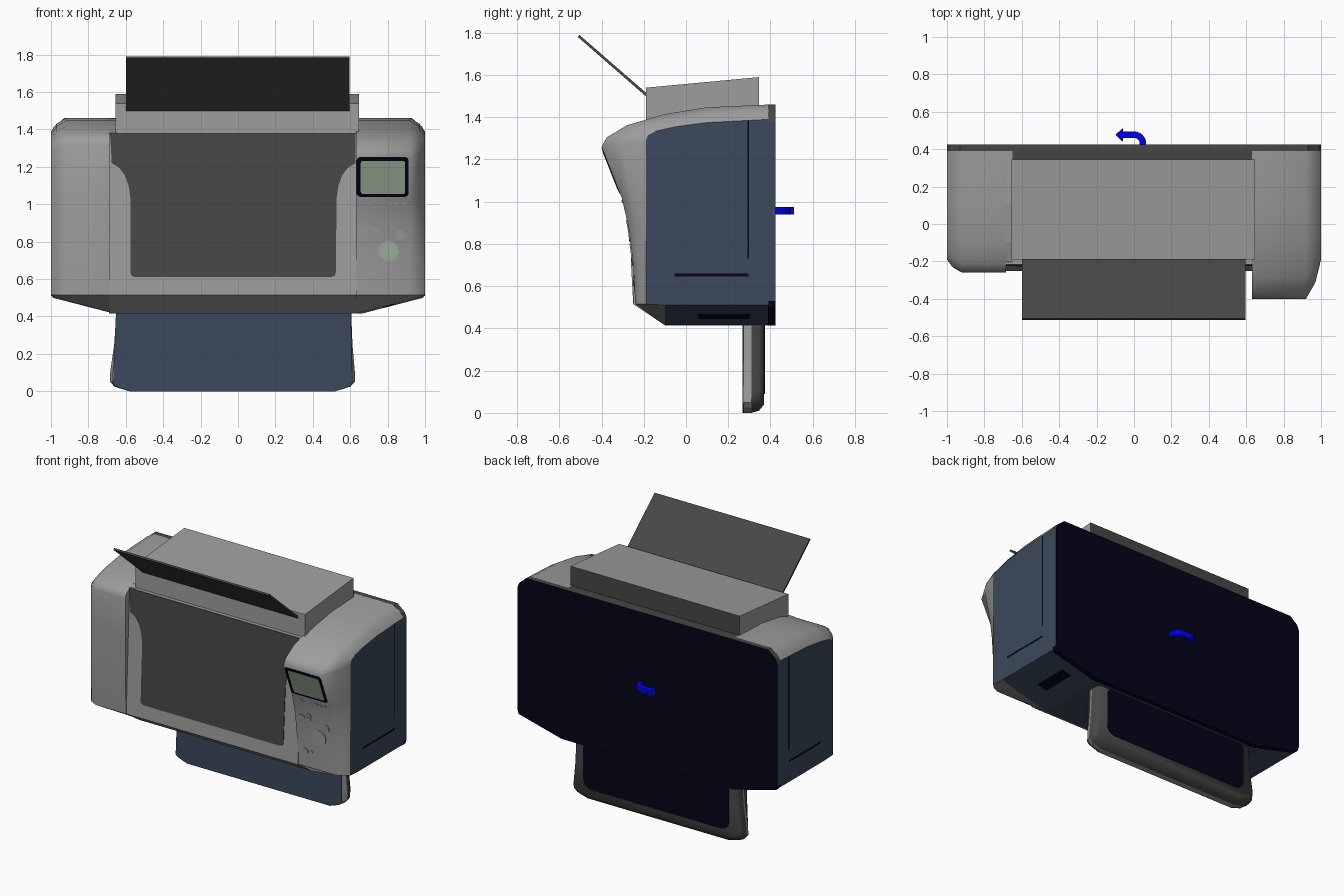
import bpy, bmesh, math

if "Cube" in bpy.data.objects:
    bpy.data.objects.remove(bpy.data.objects["Cube"])

def material(name, rgb):
    m = bpy.data.materials.new(name)
    m.diffuse_color = (*rgb, 1)
    m.use_nodes = True
    m.node_tree.nodes["Principled BSDF"].inputs["Base Color"].default_value = m.diffuse_color
    return m

GRAY = material("light gray", (0.34, 0.34, 0.34))
DARK = material("dark gray", (0.063, 0.063, 0.063))
BLUE = material("slate blue", (0.044, 0.066, 0.107))
NAVY = material("deep navy", (0.0011, 0.001, 0.009))
GREEN = material("pale green", (0.36, 0.46, 0.35))
ARROW = material("bright blue", (0.0, 0.0, 0.85))

def make(name, rings, mats, rule=None, smooth=0):
    """Loft equal-length rings of 3D points, cap both ends, colour faces by rule."""
    bm = bmesh.new()
    vs = [[bm.verts.new(p) for p in r] for r in rings]
    n = len(vs[0])
    for a, b in zip(vs, vs[1:]):
        for i in range(n):
            j = (i + 1) % n
            bm.faces.new((a[i], a[j], b[j], b[i]))
    bm.faces.new(vs[0])
    bm.faces.new(vs[-1])
    bmesh.ops.recalc_face_normals(bm, faces=bm.faces)
    bm.normal_update()
    if rule:
        for f in bm.faces:
            f.material_index = rule(f.normal, f.calc_center_median())
        for e in bm.edges:  # colour borders stay crisp
            e.smooth = len({f.material_index for f in e.link_faces}) == 1
    me = bpy.data.meshes.new(name)
    bm.to_mesh(me)
    bm.free()
    for m in mats:
        me.materials.append(m)
    ob = bpy.data.objects.new(name, me)
    bpy.context.collection.objects.link(ob)
    if smooth:
        bpy.ops.object.select_all(action='DESELECT')
        ob.select_set(True)
        bpy.context.view_layer.objects.active = ob
        bpy.ops.object.shade_smooth_by_angle(angle=math.radians(smooth), keep_sharp_edges=True)
    return ob

def prism_x(name, yz, x0, x1, mats, rule=None):
    return make(name, [[(x, y, z) for y, z in yz] for x in (x0, x1)], mats, rule)

def prism_y(name, xz, y0, y1, mats, rule=None):
    return make(name, [[(x, y, z) for x, z in xz] for y in (y0, y1)], mats, rule)

def plate(name, xz, surf, thick, mat):
    """Thin plate lying on a front surface y = surf(z)."""
    return make(name, [[(x, surf(z) + d, z) for x, z in xz] for d in (0.004, -thick)], [mat])

def rrect(x0, x1, z0, z1, r):
    pts = []
    for cx, cz, a0 in ((x1 - r, z1 - r, 0), (x0 + r, z1 - r, 90), (x0 + r, z0 + r, 180), (x1 - r, z0 + r, 270)):
        for k in range(5):
            a = math.radians(a0 + k * 22.5)
            pts.append((cx + r * math.cos(a), cz + r * math.sin(a)))
    return pts

def disc(cx, cz, rx, rz, n=24):
    return [(cx + rx * math.cos(2 * math.pi * i / n), cz + rz * math.sin(2 * math.pi * i / n)) for i in range(n)]

# Side columns: y-z profiles, lofted from the inner wall to the narrower outer wall
TOP = [(-0.10, 1.415), (0.10, 1.447), (0.39, 1.46)]
RIGHT = [(0.39, 0.415), (-0.10, 0.415), (-0.24, 0.515), (-0.25, 0.70), (-0.272, 0.88), (-0.305, 1.02),
         (-0.40, 1.26), (-0.375, 1.305), (-0.28, 1.362)] + TOP
LEFT = [(0.39, 0.415), (-0.10, 0.415), (-0.25, 0.515), (-0.26, 0.70), (-0.26, 0.88), (-0.26, 1.05),
        (-0.26, 1.32), (-0.25, 1.35), (-0.21, 1.38)] + TOP
OUTER = [(0.39, 0.51), (-0.10, 0.51), (-0.19, 0.515), (-0.19, 0.70), (-0.19, 0.88), (-0.19, 1.03),
         (-0.19, 1.29), (-0.18, 1.315), (-0.14, 1.335), (-0.05, 1.355), (0.10, 1.375), (0.39, 1.39)]

def rise(x):
    return 0.415 + 0.095 * max(0, (x - 0.66) / 0.34)

def column(name, prof, inner, sx):
    rings = []
    for x, t in ((inner, 0), (0.92, 0), (0.97, 0.42), (1.0, 1)):
        ring = []
        for i, ((y, z), (yo, zo)) in enumerate(zip(prof, OUTER)):
            y, zz = y + (yo - y) * t, z + (zo - z) * t
            ring.append((sx * x, y, rise(x) if i < 2 else zz))
        rings.append(ring)
    rule = lambda n, c: 1 if (n.x * sx > 0.98 or (n.z < -0.8 and c.y > 0)) else 0
    make(name, rings, [GRAY, BLUE], rule, 62)

column("control_column", RIGHT, 0.63, 1)
column("left_column", LEFT, 0.685, -1)
# Low shoulder between the left column and the feeder box
prism_x("left_shoulder", [(-0.214, 1.37), (-0.20, 1.382), TOP[0], TOP[1], (0.39, 1.458), (0.39, 1.37)], -0.69, -0.65, [GRAY])

# Centre body with sloped lower lip
prism_x("centre_body", [(0.39, 0.415), (-0.10, 0.415), (-0.25, 0.515), (-0.214, 1.38), (0.39, 1.38)],
        -0.69, 0.635, [GRAY, BLUE], lambda n, c: 1 if n.z < -0.95 else 0)
centre_y = lambda z: -0.25 + 0.036 * (z - 0.515) / 0.865

# Dark front door, wide at the top and swept in at the sides
SWEEP = [(0.10, 1.22), (0.06, 1.195), (0.03, 1.155), (0.01, 1.10), (0.0, 1.03), (0.0, 0.635), (0.006, 0.618), (0.025, 0.61)]
door = [(0.627, 1.379)] + [(0.527 + d, z) for d, z in SWEEP[:5]] + [(0.523 - d, z) for d, z in SWEEP[5:]]
door += [(-0.575 + d, z) for d, z in SWEEP[:4:-1]] + [(-0.575 - d, z) for d, z in SWEEP[4::-1]] + [(-0.684, 1.379)]
plate("front_door", door, centre_y, 0.004, DARK)

# Back shell: navy rear face, dark top edge, blue sides, and a dark bar behind the feeder
prism_y("back_shell", [(-0.66, 0.415), (0.66, 0.415), (0.99, 0.50), (1, 0.53), (1, 1.38), (0.985, 1.415), (0.93, 1.46),
                       (-0.93, 1.46), (-0.985, 1.415), (-1, 1.38), (-1, 0.53), (-0.99, 0.50)],
        0.389, 0.425, [BLUE, NAVY, DARK],
        lambda n, c: 1 if n.y > 0.5 or n.z < -0.3 else 2 if n.z > 0.3 or n.y < -0.5 else 0)
prism_x("rear_bar", [(0.33, 1.37), (0.33, 1.455), (0.39, 1.459), (0.39, 1.37)], -0.65, 0.645, [DARK])

# Upper feeder box and its sloping paper support
prism_x("feeder_box", [(-0.19, 1.37), (-0.19, 1.54), (0.345, 1.59), (0.345, 1.37)], -0.655, 0.648,
        [GRAY, DARK], lambda n, c: 1 if n.y > 0.9 else 0)
prism_x("paper_support", [(-0.185, 1.495), (-0.185, 1.512), (-0.505, 1.79), (-0.512, 1.78)], -0.6, 0.595, [DARK])

# Lower rear tray: gray front half with blue face, dark rear half with navy panel
def tray_outline(i):
    return [(-0.65 + i, 0.43), (-0.662 + i, 0.25), (-0.684 + i, 0.10), (-0.684 + i, 0.05), (-0.66 + i, 0.025),
            (-0.58 + i, 0.0), (0.52 - i, 0.0), (0.60 - i, 0.025), (0.625 - i, 0.05), (0.625 - i, 0.10),
            (0.612 - i, 0.25), (0.605 - i, 0.43)]
face = [(-0.652, 0.43), (-0.668, 0.04), (-0.65, 0.025), (-0.58, 0.0), (0.52, 0.0), (0.592, 0.025), (0.61, 0.04), (0.604, 0.43)]
make("lower_tray_front", [[(x, y, z) for x, z in tray_outline(i)] for y, i in ((0.273, 0.014), (0.31, 0))], [GRAY])
prism_y("lower_tray_face", face, 0.268, 0.274, [BLUE])
make("lower_tray_back", [[(x, 0.31, z) for x, z in tray_outline(0)],
                         [(x, 0.345, 0.01 + z * 0.95 if z < 0.2 else z) for x, z in tray_outline(0.004)],
                         [(x, 0.37, 0.04 + z * 0.8 if z < 0.2 else z) for x, z in tray_outline(0.02)]], [DARK], None, 62)
prism_y("lower_tray_back_panel", rrect(-0.59, 0.53, 0.09, 0.43, 0.06), 0.368, 0.373, [NAVY])

# Seams and slots on both outer walls, one slot under the right side
for s, side in ((1, "right"), (-1, "left")):
    for part, y0, y1, z0, z1 in (("seam", 0.291, 0.299, 0.73, 1.385), ("slot", -0.055, 0.296, 0.647, 0.659)):
        prism_x(f"{side}_{part}", [(y0, z0), (y1, z0), (y1, z1), (y0, z1)], s * 0.995, s * 1.001, [NAVY])
make("under_slot", [[(x, y, rise(x) + d) for x, y in ((0.775, 0.06), (0.84, 0.06), (0.84, 0.30), (0.775, 0.30))]
                    for d in (0.003, -0.003)], [NAVY])

# Control panel: display and buttons follow the curved column front
def panel_y(z):
    for (y0, z0), (y1, z1) in zip(RIGHT[2:6], RIGHT[3:7]):
        if z <= z1:
            return y0 + (y1 - y0) * (z - z0) / (z1 - z0)
    return RIGHT[6][0]

plate("display_frame", rrect(0.634, 0.912, 1.04, 1.252, 0.02), panel_y, 0.003, NAVY)
plate("display_screen", rrect(0.656, 0.894, 1.055, 1.232, 0.012), panel_y, 0.005, GREEN)
plate("start_button", disc(0.805, 0.75, 0.053, 0.053), panel_y, 0.005, GREEN)
for i, (x, z, rx, rz) in enumerate(((0.68, 0.87, 0.024, 0.018), (0.735, 0.895, 0.024, 0.018), (0.735, 0.865, 0.018, 0.012),
                                    (0.865, 0.835, 0.026, 0.026), (0.685, 0.625, 0.03, 0.022), (0.735, 0.63, 0.015, 0.01))):
    plate(f"button_{i + 1}", disc(x, z, rx, rz, 16), panel_y, 0.005, GRAY)
for i, x in enumerate((0.70, 0.81, 0.845, 0.885)):
    plate(f"small_key_{i + 1}", rrect(x - 0.012, x + 0.012, 0.995, 1.008, 0.005), panel_y, 0.004, GRAY)

# Curved marker arrow on the back
arc = lambda r: [(r * math.cos(math.radians(a)), 0.43 + r * math.sin(math.radians(a))) for a in range(0, 91, 15)]
arrow = [(0.065, 0.42)] + arc(0.065) + [(-0.06, 0.495), (-0.06, 0.512), (-0.1, 0.477), (-0.06, 0.44), (-0.06, 0.46)]
arrow += arc(0.03)[::-1] + [(0.03, 0.42)]
make("back_arrow", [[(x, y, z) for x, y in arrow] for z in (0.94, 0.975)], [ARROW])
